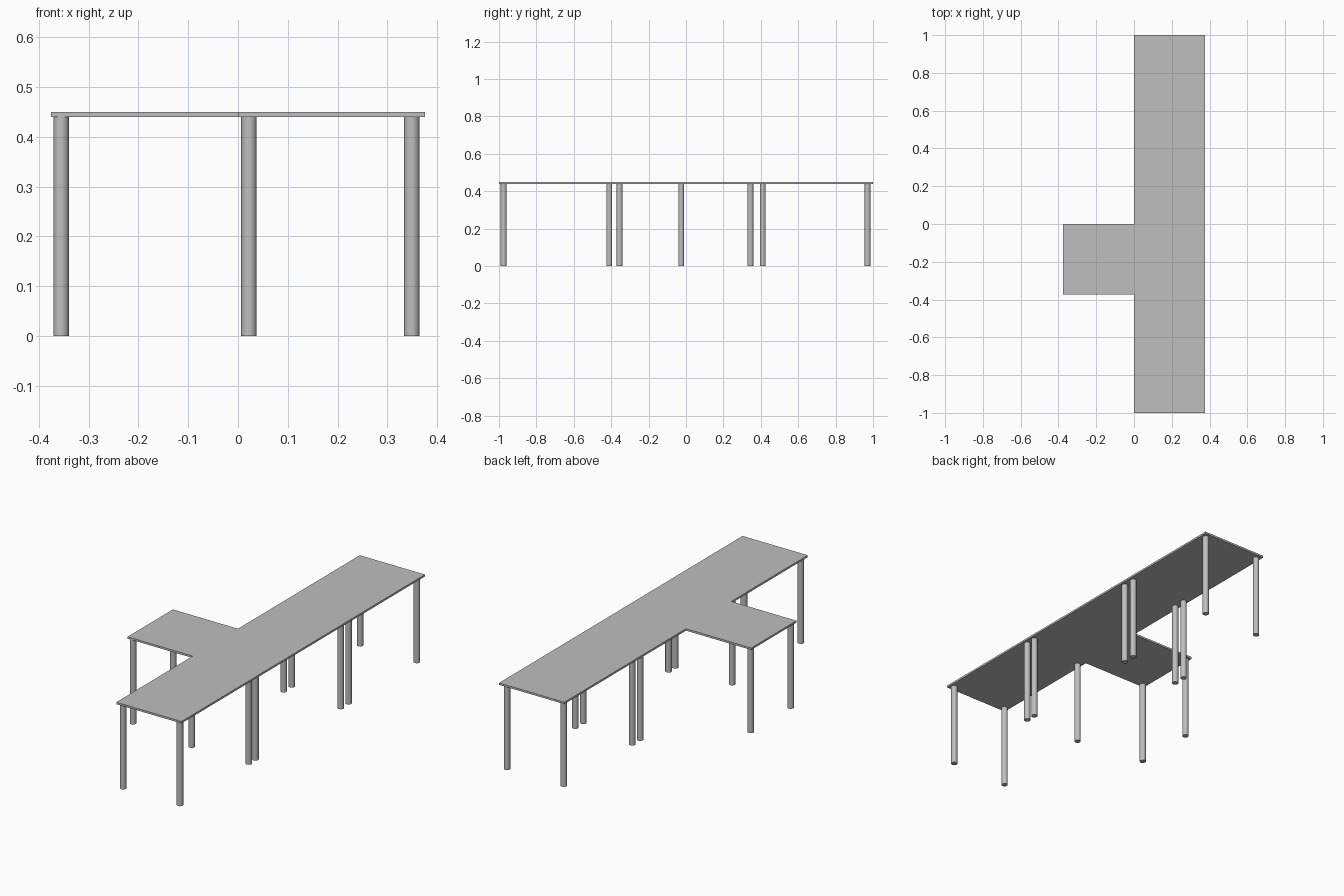
import bpy

cube = bpy.data.objects.get("Cube")
if cube:
    bpy.data.objects.remove(cube, do_unlink=True)

GREY = (0.52, 0.52, 0.52, 1.0)
TOP, UNDER = 0.45, 0.44
LEG_RADIUS = 0.0155

grey = bpy.data.materials.new("plain_grey")
grey.use_nodes = True
grey.diffuse_color = GREY
grey.node_tree.nodes["Principled BSDF"].inputs["Base Color"].default_value = GREY


def slab(name, x0, x1, y0, y1):
    bpy.ops.mesh.primitive_cube_add(
        size=1, location=((x0 + x1) / 2, (y0 + y1) / 2, (TOP + UNDER) / 2))
    ob = bpy.context.object
    ob.name = name
    ob.scale = (x1 - x0, y1 - y0, TOP - UNDER)
    bpy.ops.object.transform_apply(location=False, rotation=False, scale=True)
    ob.data.materials.append(grey)


def leg(name, x, y):
    bpy.ops.mesh.primitive_cylinder_add(
        vertices=32, radius=LEG_RADIUS, depth=UNDER, location=(x, y, UNDER / 2))
    ob = bpy.context.object
    ob.name = name
    ob.data.materials.append(grey)
    bpy.ops.object.shade_smooth_by_angle()


# Tabletops: a long run and a short wing on the right side
slab("long_tabletop", 0, 0.375, -1, 1)
slab("wing_tabletop", -0.375, 0, -0.372, 0)

# Legs along the outer edge of the long run
for i, y in enumerate((-0.975, -0.41, -0.355, 0.345, 0.41, 0.971)):
    leg(f"outer_leg_{i + 1}", 0.349, y)

# Legs along the inner edge, open where the wing joins
for i, y in enumerate((-0.975, -0.41, 0.345, 0.41, 0.971)):
    leg(f"inner_leg_{i + 1}", 0.022, y)

# Legs at the free end of the wing
for i, y in enumerate((-0.355, -0.025)):
    leg(f"wing_leg_{i + 1}", -0.355, y)
